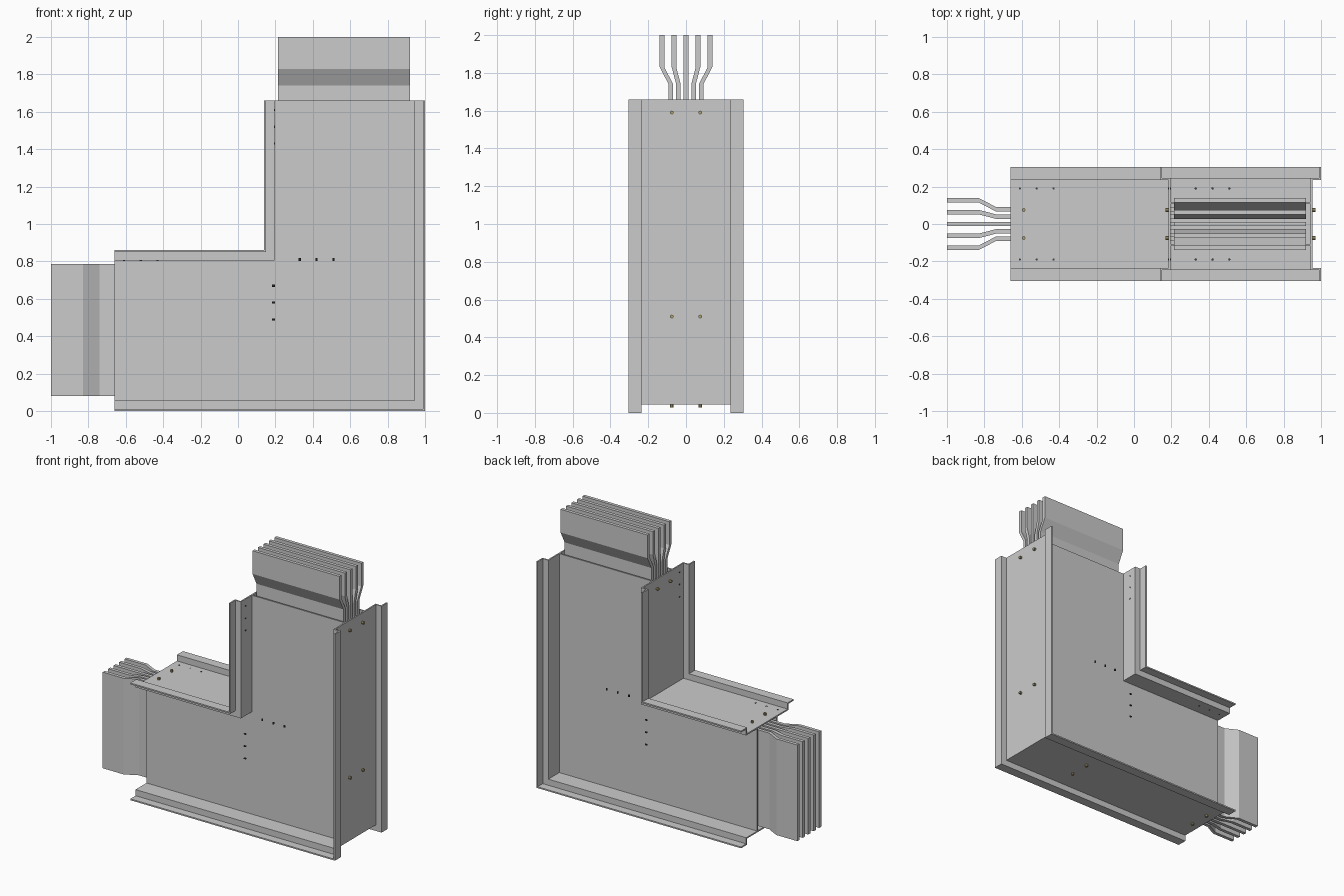
import bpy, bmesh
from mathutils import Matrix, Vector

if "Cube" in bpy.data.objects:
    bpy.data.objects.remove(bpy.data.objects["Cube"])

END = 1.66  # where the housing stops on each arm


def finish(name, bm, mat=None):
    bmesh.ops.recalc_face_normals(bm, faces=bm.faces)
    me = bpy.data.meshes.new(name)
    bm.to_mesh(me)
    bm.free()
    ob = bpy.data.objects.new(name, me)
    bpy.context.collection.objects.link(ob)
    if mat:
        me.materials.append(mat)
    return ob


def elbow(name, profile, stations=((END, 0),)):
    """Sweep a (depth, y) profile round the mitred elbow.
    The arms mirror each other across x = 1 - z.
    stations: (reach, y shift) from the arm tip towards the corner."""
    bm = bmesh.new()
    rings = []
    for reach, dy in stations:
        rings.append([bm.verts.new((1 - reach, y + dy, d)) for d, y in profile])
    shift = stations[-1][1]
    rings.append([bm.verts.new((1 - d, y + shift, d)) for d, y in profile])
    for reach, dy in reversed(stations):
        rings.append([bm.verts.new((1 - d, y + dy, reach)) for d, y in profile])
    n = len(profile)
    for a, b in zip(rings, rings[1:]):
        for i in range(n):
            j = (i + 1) % n
            bm.faces.new((a[i], a[j], b[j], b[i]))
    bm.faces.new(rings[0])
    bm.faces.new(rings[-1])
    return finish(name, bm)


def rect(d0, d1, y0, y1):
    return [(d0, y0), (d1, y0), (d1, y1), (d0, y1)]


def hat(base, s):
    half = [(0, .245), (.045, .245), (.045, .305), (.055, .305), (.055, .235), (.01, .235)]
    pts = half + [(h, -y) for h, y in reversed(half)]
    return [(base + s * h, y) for h, y in pts]


def studs(name, spots, radius, depth, sides, mat):
    """Small cylinders at (reach, y, depth) on both arms."""
    bm = bmesh.new()
    for t, y, d in spots:
        for pos, axis in (((1 - t, y, d), (0, 0, 1)), ((1 - d, y, t), (1, 0, 0))):
            rot = Vector((0, 0, 1)).rotation_difference(Vector(axis)).to_matrix().to_4x4()
            bmesh.ops.create_cone(bm, cap_ends=True, segments=sides, radius1=radius,
                                  radius2=radius, depth=depth,
                                  matrix=Matrix.Translation(pos) @ rot)
    return finish(name, bm, mat)


def colour(name, rgb):
    m = bpy.data.materials.new(name)
    m.diffuse_color = (*rgb, 1)
    m.use_nodes = True
    m.node_tree.nodes["Principled BSDF"].inputs["Base Color"].default_value = m.diffuse_color
    return m


# Hat-section channels along the outer and inner edges
elbow("outer_channel", hat(.055, -1))
elbow("inner_channel", hat(.805, 1))

# Recessed side plates
elbow("front_plate", rect(.055, .805, -.118, -.108))
elbow("back_plate", rect(.055, .805, .108, .118))

# Five conductor bars that splay apart at both tips
for i in range(-2, 3):
    near, far = i * .04, i * .0635
    elbow(f"conductor_bar_{i + 3}", rect(.08, .785, -.012, .012),
          ((2, far), (1.83, far), (1.74, near)))

# Bolt heads on the channel webs
brass = colour("brass", (.42, .36, .16))
studs("outer_bolts", [(t, y, .038) for t in (1.59, .51) for y in (-.075, .075)],
      .01, .018, 8, brass)
studs("inner_bolts", [(1.59, y, .822) for y in (-.075, .075)], .01, .018, 8, brass)

# Tiny rivets in rows of three
dark = colour("dark_steel", (.06, .06, .06))
studs("rivets", [(t, y, .81) for t in (1.61, 1.52, 1.43, .67, .58, .49) for y in (-.19, .19)],
      .006, .014, 8, dark)
